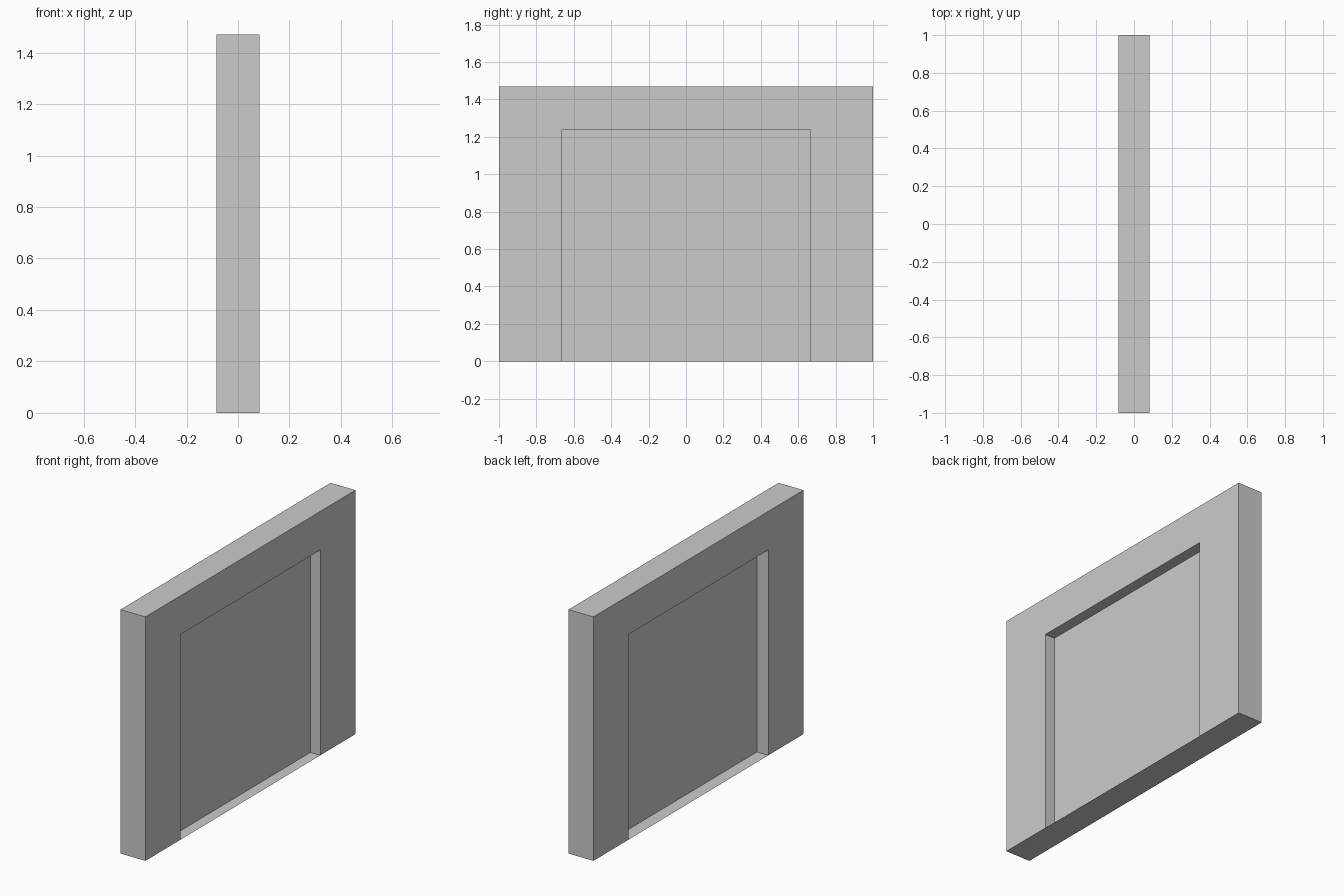
import bpy, bmesh

if "Cube" in bpy.data.objects:
    bpy.data.objects.remove(bpy.data.objects["Cube"])

HALF_T, HALF_W, HEIGHT = 0.083, 1.0, 1.47   # outer wall
OPEN_W, OPEN_H = 0.665, 1.237               # doorway
PANEL_BACK, PANEL_FRONT = -0.007, 0.017     # shutter faces


def make_object(name, bm):
    mesh = bpy.data.meshes.new(name)
    bm.to_mesh(mesh)
    bm.free()
    obj = bpy.data.objects.new(name, mesh)
    bpy.context.collection.objects.link(obj)
    return obj


def add_face(bm, points):
    return bm.faces.new([bm.verts.new(p) for p in points])


# Door surround: arch-shaped profile in the YZ plane, extruded along x
profile = [(-HALF_W, 0), (-OPEN_W, 0), (-OPEN_W, OPEN_H), (OPEN_W, OPEN_H),
           (OPEN_W, 0), (HALF_W, 0), (HALF_W, HEIGHT), (-HALF_W, HEIGHT)]
bm = bmesh.new()
face = add_face(bm, [(-HALF_T, y, z) for y, z in profile])
result = bmesh.ops.extrude_face_region(bm, geom=[face])
verts = [v for v in result["geom"] if isinstance(v, bmesh.types.BMVert)]
bmesh.ops.translate(bm, vec=(2 * HALF_T, 0, 0), verts=verts)
if face not in {f for f in bm.faces if f.is_valid} or len(bm.faces) < len(profile) + 2:
    bmesh.ops.holes_fill(bm, edges=bm.edges[:], sides=0)
bmesh.ops.recalc_face_normals(bm, faces=bm.faces[:])
make_object("door_surround", bm)

# Recessed door panel: one face on each side of the wall
bm = bmesh.new()
outline = [(-OPEN_W, 0), (OPEN_W, 0), (OPEN_W, OPEN_H), (-OPEN_W, OPEN_H)]
add_face(bm, [(PANEL_FRONT, y, z) for y, z in outline])
add_face(bm, [(PANEL_BACK, y, z) for y, z in reversed(outline)])
make_object("door_panel", bm)

# Flat sill closing the bottom of the doorway
bm = bmesh.new()
add_face(bm, [(-HALF_T, -OPEN_W, 0), (-HALF_T, OPEN_W, 0),
              (HALF_T, OPEN_W, 0), (HALF_T, -OPEN_W, 0)])
make_object("door_sill", bm)
